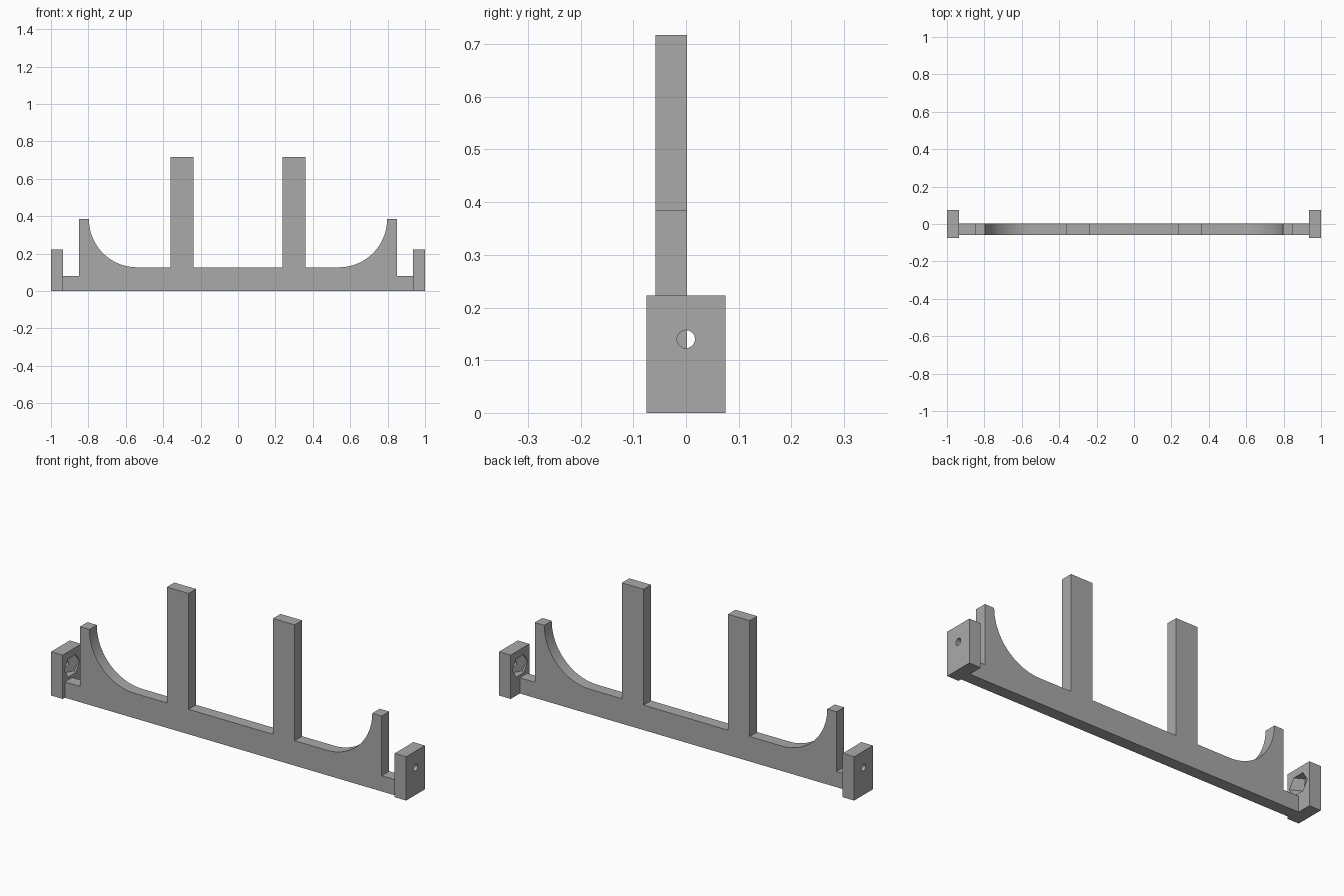
import bpy
import math

if "Cube" in bpy.data.objects:
    bpy.data.objects.remove(bpy.data.objects["Cube"], do_unlink=True)

grey = bpy.data.materials.new("plain grey")
grey.use_nodes = True
colour = (0.4, 0.4, 0.4, 1)
grey.diffuse_color = colour
grey.node_tree.nodes["Principled BSDF"].inputs["Base Color"].default_value = colour

BACK, FRONT = 0.002, -0.058


def extrude_profile(name, profile):
    """Extrude an x-z outline from the front plane to the back plane."""
    n = len(profile)
    verts = [(x, y, z) for y in (FRONT, BACK) for x, z in profile]
    faces = [list(range(n)), list(range(2 * n - 1, n - 1, -1))]
    faces += [(i, i + n, (i + 1) % n + n, (i + 1) % n) for i in range(n)]
    mesh = bpy.data.meshes.new(name)
    mesh.from_pydata(verts, [], faces)
    mesh.materials.append(grey)
    obj = bpy.data.objects.new(name, mesh)
    bpy.context.collection.objects.link(obj)
    return obj


def cut_cylinder(target, name, sides, radius, x, length, turn=0):
    """Cut a prism lying along x out of the target."""
    bpy.ops.mesh.primitive_cylinder_add(
        vertices=sides, radius=radius, depth=length,
        location=(x, 0, 0.14), rotation=(0, math.pi / 2, 0))
    cutter = bpy.context.object
    cutter.name = name
    cutter.rotation_euler = (turn, math.pi / 2, 0)
    cutter.hide_render = True
    mod = target.modifiers.new(name, 'BOOLEAN')
    mod.operation = 'DIFFERENCE'
    mod.solver = 'EXACT'
    mod.object = cutter
    bpy.context.view_layer.objects.active = target
    bpy.ops.object.modifier_apply(modifier=name)
    bpy.data.objects.remove(cutter, do_unlink=True)


# Right half of the outline: tall post, quarter-round fillet, short post, end step
half = [(0.238, 0.127), (0.238, 0.717), (0.36, 0.717), (0.36, 0.127)]
STEPS = 28
for i in range(STEPS + 1):
    a = math.pi / 2 * i / STEPS
    half.append((0.54 + 0.257 * math.sin(a), 0.384 - 0.257 * math.cos(a)))
half += [(0.85, 0.384), (0.85, 0.08), (0.935, 0.08), (0.935, 0)]
outline = [(-x, z) for x, z in half] + half[::-1]
frame = extrude_profile("frame", outline)

# Recalculate normals and smooth the curved fillets
bpy.ops.object.select_all(action='DESELECT')
frame.select_set(True)
bpy.context.view_layer.objects.active = frame
bpy.ops.object.mode_set(mode='EDIT')
bpy.ops.mesh.select_all(action='SELECT')
bpy.ops.mesh.normals_make_consistent(inside=False)
bpy.ops.object.mode_set(mode='OBJECT')
bpy.ops.object.shade_smooth_by_angle(angle=math.radians(30))

# End blocks with a bolt hole and a hexagonal nut pocket on the inner face
for side, label in ((1, "left"), (-1, "right")):
    bpy.ops.mesh.primitive_cube_add(size=1, location=(side * 0.9675, 0, 0.1115))
    block = bpy.context.object
    block.name = label + "_end_block"
    block.scale = (0.065, 0.15, 0.223)
    bpy.ops.object.transform_apply(location=True, rotation=False, scale=True)
    block.data.materials.append(grey)
    cut_cylinder(block, "bolt_hole", 32, 0.017, side * 0.9675, 0.2)
    cut_cylinder(block, "nut_pocket", 6, 0.053, side * 0.935, 0.07, math.pi / 6)
